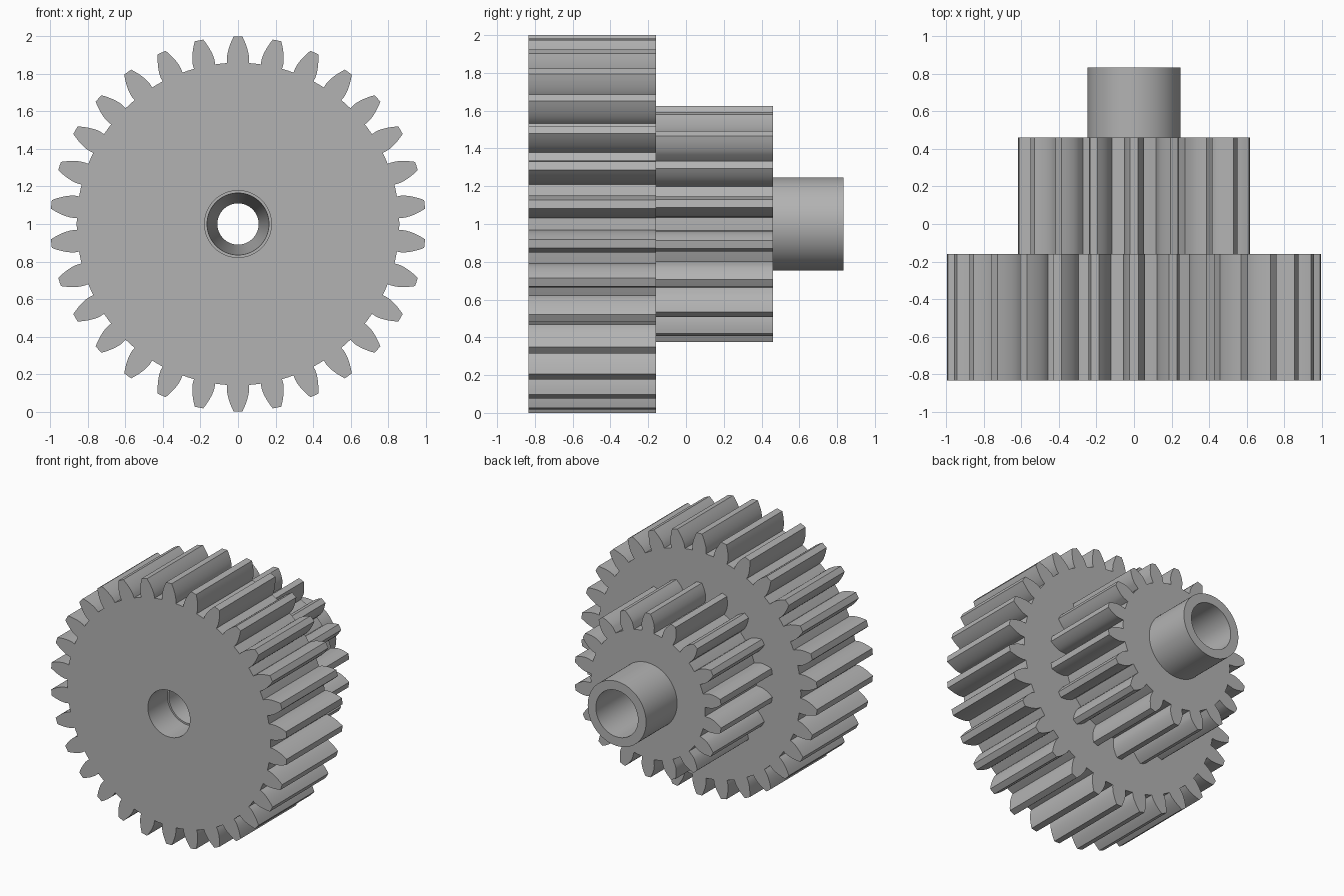
import bpy
import bmesh
from math import pi, sin, cos, tan, acos, radians

cube = bpy.data.objects.get("Cube")
if cube:
    bpy.data.objects.remove(cube)

# One plain grey for the whole part
grey = bpy.data.materials.new("plain grey")
grey.use_nodes = True
grey.diffuse_color = (0.45, 0.45, 0.45, 1)
grey.node_tree.nodes["Principled BSDF"].inputs["Base Color"].default_value = grey.diffuse_color

MODULE = 0.0625
PRESSURE = radians(20)
CENTRE_Z = 1.0
FRONT, STEP, SHOULDER, BACK = -0.835, -0.16, 0.46, 0.835
HUB_R, BORE_R = 0.247, 0.178


def circle(radius, count=96):
    """Polar points (radius, angle clockwise from the top)."""
    return [(radius, 2 * pi * i / count) for i in range(count)]


def gear_outline(teeth, steps=7):
    """Involute tooth outline as polar points, one tooth at the top."""
    pitch = MODULE * teeth / 2
    base = pitch * cos(PRESSURE)
    tip = pitch + MODULE
    root = pitch - 1.25 * MODULE
    half_base = pi / (2 * teeth) + tan(PRESSURE) - PRESSURE
    flank = [(root, half_base)]
    for i in range(steps):
        r = base + (tip - base) * i / (steps - 1)
        a = acos(min(1, base / r))
        flank.append((r, half_base - (tan(a) - a)))
    tooth = [(r, -t) for r, t in flank] + [(tip, 0)] + flank[::-1]
    tooth.append((root, pi / teeth))
    return [(r, t + 2 * pi * k / teeth) for k in range(teeth) for r, t in tooth]


def add_ring(bm, points, y):
    return [bm.verts.new((r * sin(t), y, CENTRE_Z + r * cos(t))) for r, t in points]


def add_wall(bm, first, second):
    n = len(first)
    for i in range(n):
        j = (i + 1) % n
        bm.faces.new((first[i], first[j], second[j], second[i]))


def add_cap(bm, outer, hole_points, y, facing):
    """Flat face between an outer loop and a hole, facing -y or +y."""
    hole = add_ring(bm, hole_points, y)
    edges = []
    for loop in (outer, hole):
        for i, v in enumerate(loop):
            w = loop[(i + 1) % len(loop)]
            edges.append(bm.edges.get((v, w)) or bm.edges.new((v, w)))
    made = bmesh.ops.triangle_fill(bm, edges=edges, use_beauty=True, normal=(0, facing, 0))
    for f in made["geom"]:
        if isinstance(f, bmesh.types.BMFace):
            f.normal_update()
            if f.normal.y * facing < 0:
                f.normal_flip()


def finish(bm, name):
    mesh = bpy.data.meshes.new(name)
    bm.to_mesh(mesh)
    bm.free()
    mesh.materials.append(grey)
    ob = bpy.data.objects.new(name, mesh)
    bpy.context.collection.objects.link(ob)
    bpy.ops.object.select_all(action="DESELECT")
    ob.select_set(True)
    bpy.context.view_layer.objects.active = ob
    bpy.ops.object.shade_smooth_by_angle(angle=radians(25))
    return ob


def make_gear(name, teeth, y0, y1, back_hole, front_hole=None):
    bm = bmesh.new()
    outline = gear_outline(teeth)
    front, back = add_ring(bm, outline, y0), add_ring(bm, outline, y1)
    add_wall(bm, front, back)
    if front_hole:
        add_cap(bm, front, front_hole, y0, -1)
    add_cap(bm, back, back_hole, y1, 1)
    return finish(bm, name)


# Wide front gear and the smaller gear standing on its back face
make_gear("large_gear", 30, FRONT, STEP, gear_outline(18), circle(BORE_R))
make_gear("small_gear", 18, STEP, SHOULDER, circle(HUB_R))

# Hub collar, continuing inward as the stepped and tapered bore
profile = [
    (SHOULDER, HUB_R), (BACK, HUB_R), (BACK, BORE_R),
    (0.25, BORE_R), (0.25, 0.11), (-0.6, 0.165),
    (-0.6, BORE_R), (FRONT, BORE_R),
]
bm = bmesh.new()
rings = [add_ring(bm, circle(r), y) for y, r in profile]
for a, b in zip(rings, rings[1:]):
    add_wall(bm, a, b)
finish(bm, "hub_and_bore")
